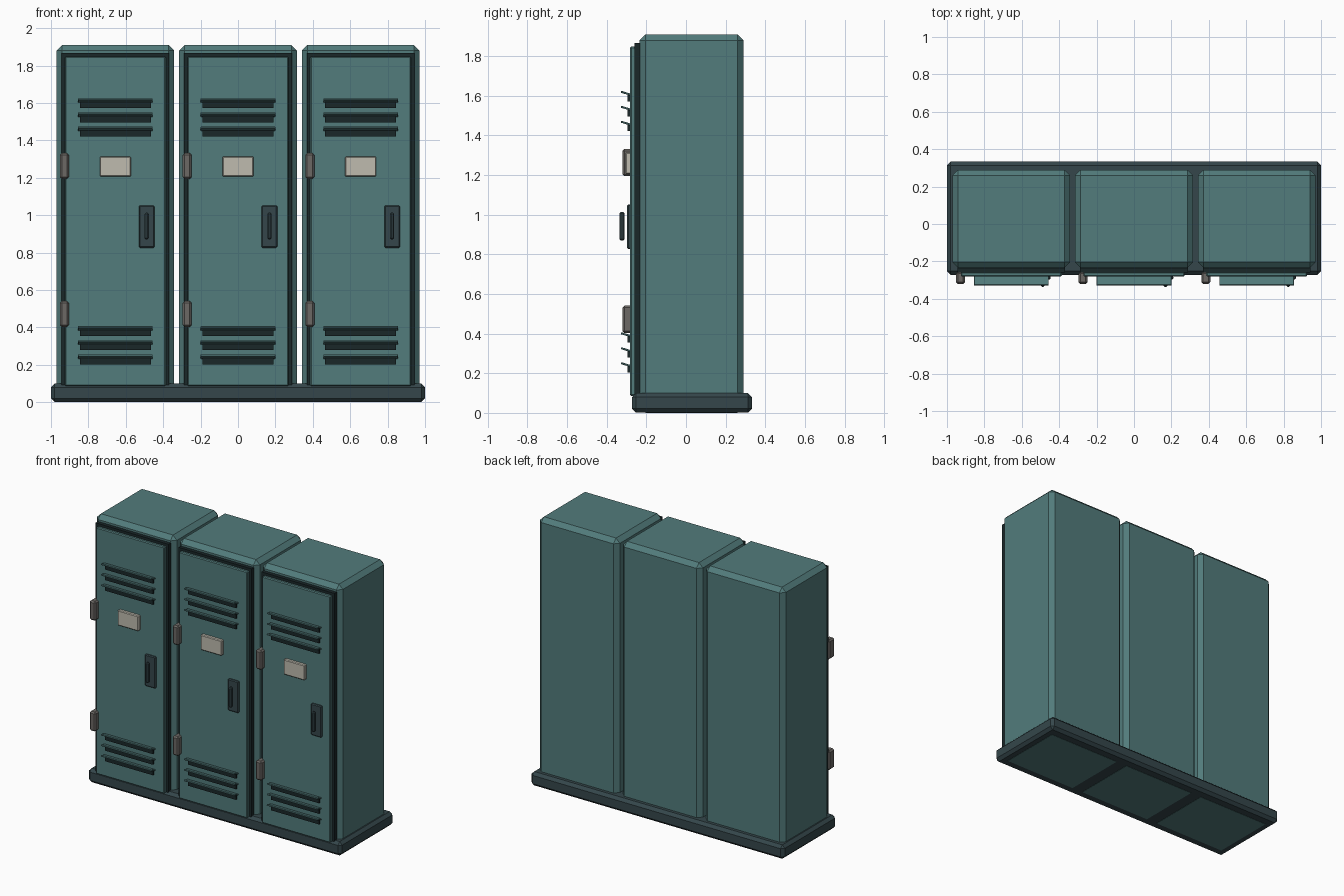
import bpy, bmesh, math
from mathutils import Matrix

if "Cube" in bpy.data.objects:
    bpy.data.objects.remove(bpy.data.objects["Cube"])


def material(name, rgb):
    m = bpy.data.materials.new(name)
    m.diffuse_color = (*rgb, 1)
    m.use_nodes = True
    m.node_tree.nodes["Principled BSDF"].inputs["Base Color"].default_value = m.diffuse_color
    return m


TEAL = material("teal_paint", (0.085, 0.20, 0.20))
BASE = material("dark_metal", (0.035, 0.062, 0.07))
DARK = material("shadow_gap", (0.010, 0.020, 0.022))
STEEL = material("hinge_steel", (0.15, 0.14, 0.13))
LABEL = material("label_plate", (0.52, 0.50, 0.43))


def box(name, x, y, z, mat, bevel=0.0, tilt=0.0):
    """Chamfered box from (min, max) ranges, optionally tilted about x."""
    size = [r[1] - r[0] for r in (x, y, z)]
    bm = bmesh.new()
    bmesh.ops.create_cube(bm, size=1, matrix=Matrix.Diagonal((*size, 1)))
    if bevel:
        bmesh.ops.bevel(bm, geom=bm.edges[:], offset=bevel, segments=1,
                        affect='EDGES', clamp_overlap=True)
    bmesh.ops.rotate(bm, verts=bm.verts, matrix=Matrix.Rotation(tilt, 3, 'X'))
    me = bpy.data.meshes.new(name)
    bm.to_mesh(me)
    bm.free()
    me.materials.append(mat)
    ob = bpy.data.objects.new(name, me)
    ob.location = [(r[0] + r[1]) / 2 for r in (x, y, z)]
    bpy.context.collection.objects.link(ob)
    return ob


def around(c, size):
    return (c - size / 2, c + size / 2)


# Shared plinth
box("plinth", (-1, 1), (-0.272, 0.333), (0.001, 0.10), BASE, 0.02)

for i, cx in enumerate((-0.656, 0, 0.656), 1):
    # Cabinet shell, dark gap behind the door, and the door itself
    box(f"cabinet_{i}", around(cx, 0.63), (-0.234, 0.29), (0, 1.91), TEAL, 0.03)
    box(f"door_gap_{i}", around(cx, 0.576), (-0.26, -0.20), (0.07, 1.866), DARK)
    box(f"door_{i}", around(cx, 0.54), (-0.282, -0.255), (0.086, 1.848), TEAL, 0.006)

    # Upper and lower vents: dark slot with a tilted slat above
    for row, top in (("upper", 1.59), ("lower", 0.372)):
        for k in range(3):
            z = top - 0.0755 * k
            box(f"{row}_vent_slot_{i}_{k}", around(cx, 0.38), (-0.295, -0.275),
                around(z, 0.036), DARK)
            box(f"{row}_vent_slat_{i}_{k}", around(cx, 0.40), around(-0.304, 0.05),
                around(z + 0.023, 0.01), TEAL, 0.002, math.radians(-17))

    # Blank number plate
    box(f"number_plate_{i}", around(cx, 0.166), (-0.306, -0.278), (1.206, 1.314),
        LABEL, 0.005)

    # Latch plate and pull bar
    box(f"latch_plate_{i}", around(cx + 0.168, 0.084), (-0.297, -0.277),
        (0.826, 1.052), BASE, 0.006)
    box(f"latch_pull_{i}", around(cx + 0.168, 0.022), (-0.336, -0.31),
        (0.87, 1.014), BASE, 0.007)

    # Hinges on the left edge
    for row, z in (("lower", 0.472), ("upper", 1.263)):
        box(f"{row}_hinge_{i}", around(cx - 0.272, 0.048), (-0.321, -0.255),
            around(z, 0.138), STEEL, 0.01)
